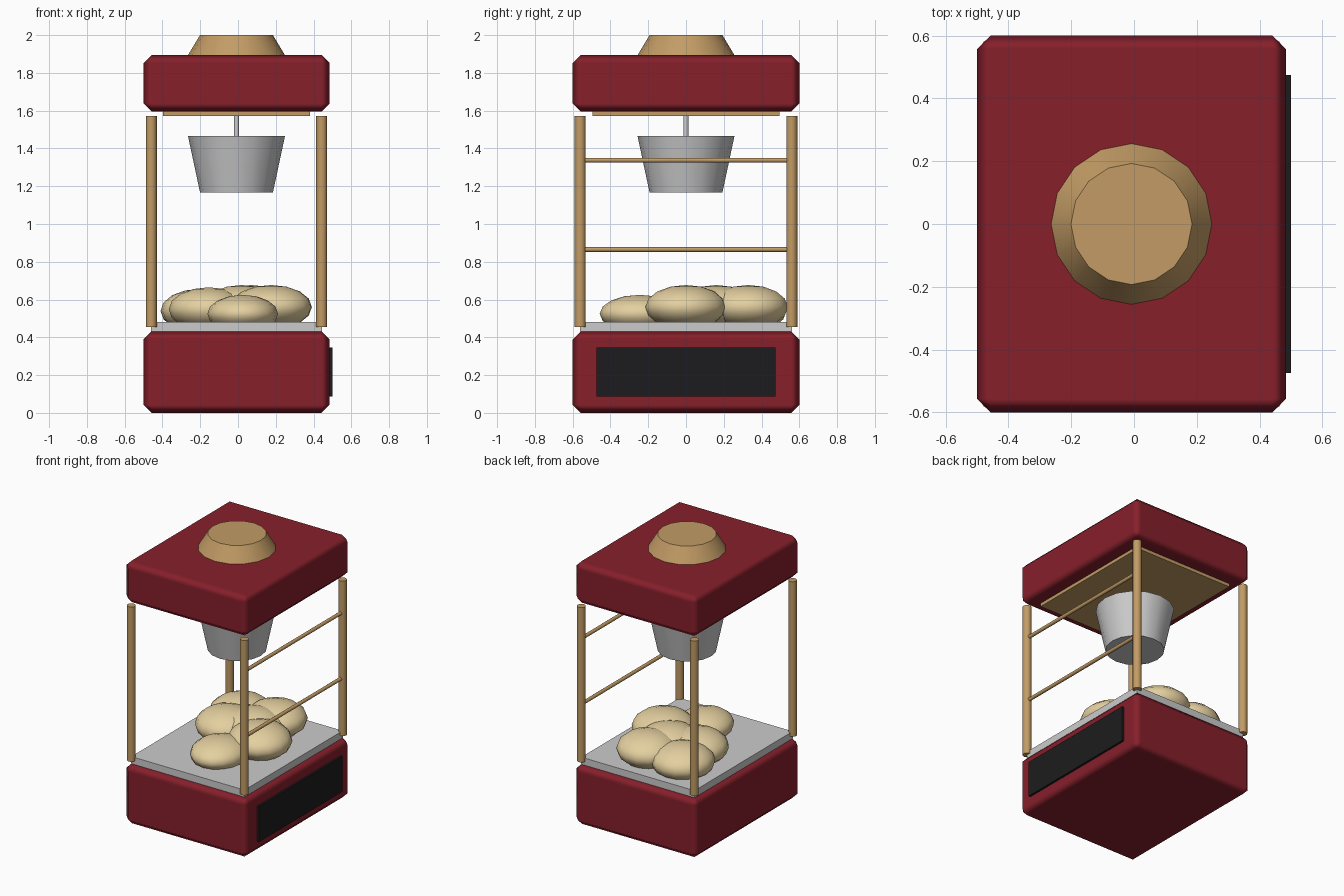
import bpy
import math

if "Cube" in bpy.data.objects:
    bpy.data.objects.remove(bpy.data.objects["Cube"])

CX = -0.008  # cabinet centre; the side panel sticks out on +x


def material(name, rgb):
    m = bpy.data.materials.new(name)
    m.diffuse_color = (*rgb, 1)
    m.use_nodes = True
    m.node_tree.nodes["Principled BSDF"].inputs["Base Color"].default_value = m.diffuse_color
    return m


RED = material("red paint", (0.24, 0.014, 0.024))
WOOD = material("wood", (0.54, 0.33, 0.13))
CORN = material("popcorn", (0.78, 0.63, 0.35))
BLACK = material("black", (0.012, 0.012, 0.013))


def finish(name, mat, smooth=True, angle=40):
    ob = bpy.context.object
    ob.name = name
    if mat:
        ob.data.materials.append(mat)
    if smooth:
        bpy.ops.object.shade_smooth_by_angle(angle=math.radians(angle))
    return ob


def box(name, x, y, z, mat=None, bevel=0):
    """Box from (min, max) ranges, optionally with chamfered edges."""
    bpy.ops.mesh.primitive_cube_add(size=1, location=[sum(r) / 2 for r in (x, y, z)])
    bpy.context.object.scale = [r[1] - r[0] for r in (x, y, z)]
    bpy.ops.object.transform_apply(location=False, rotation=False, scale=True)
    ob = finish(name, mat, smooth=False)
    if bevel:
        bpy.ops.object.shade_smooth()
        mod = ob.modifiers.new("bevel", 'BEVEL')
        mod.width = bevel
        mod.segments = 1
        mod.harden_normals = True
    return ob


def cone(name, z0, z1, r0, r1, mat=None, xy=(CX, 0)):
    bpy.ops.mesh.primitive_cone_add(vertices=16, radius1=r0, radius2=r1, depth=z1 - z0,
                                    location=(*xy, (z0 + z1) / 2))
    return finish(name, mat)


# Base cabinet and roof
box("base", (-0.5, 0.485), (-0.6, 0.6), (0, 0.432), RED, 0.043)
box("roof", (-0.5, 0.485), (-0.6, 0.6), (1.595, 1.895), RED, 0.043)
box("side_panel", (0.46, 0.5), (-0.475, 0.475), (0.088, 0.345), BLACK)
box("tray", (-0.46, 0.444), (-0.56, 0.56), (0.43, 0.481))
box("ceiling_plate", (-0.398, 0.382), (-0.495, 0.495), (1.572, 1.61), WOOD)

# Roof cap, hanging kettle and its rod
cone("roof_cap", 1.89, 2.0, 0.259, 0.193, WOOD)
cone("kettle", 1.167, 1.467, 0.193, 0.257)
cone("kettle_rod", 1.46, 1.58, 0.013, 0.013)

# Corner posts
for side, x in (("left", -0.459), ("right", 0.443)):
    for end, y in (("front", -0.56), ("back", 0.56)):
        cone(f"{end}_{side}_post", 0.456, 1.573, 0.029, 0.029, WOOD, (x, y))

# Rails between the right-hand posts
for i, z in enumerate((0.865, 1.338)):
    bpy.ops.mesh.primitive_cylinder_add(vertices=16, radius=0.0125, depth=1.1,
                                        location=(0.443, 0, z),
                                        rotation=(math.pi / 2, 0, 0))
    finish(f"rail_{i + 1}", WOOD)

# Popcorn heap: overlapping low-poly ellipsoids (centre, radii)
heap = [((0.025, -0.245, 0.525), (0.187, 0.212, 0.1)),
        ((0.175, 0.0, 0.56), (0.212, 0.222, 0.117)),
        ((0.07, 0.33, 0.56), (0.212, 0.21, 0.117)),
        ((-0.2, 0.32, 0.54), (0.21, 0.212, 0.117)),
        ((-0.155, 0.1, 0.548), (0.212, 0.212, 0.117)),
        ((0.02, 0.16, 0.56), (0.21, 0.21, 0.117))]
for i, (pos, radii) in enumerate(heap):
    bpy.ops.mesh.primitive_uv_sphere_add(segments=16, ring_count=8, radius=1,
                                         location=pos, rotation=(0, 0, i * 0.9))
    bpy.context.object.scale = radii
    finish(f"popcorn_{i + 1}", CORN, angle=60)
